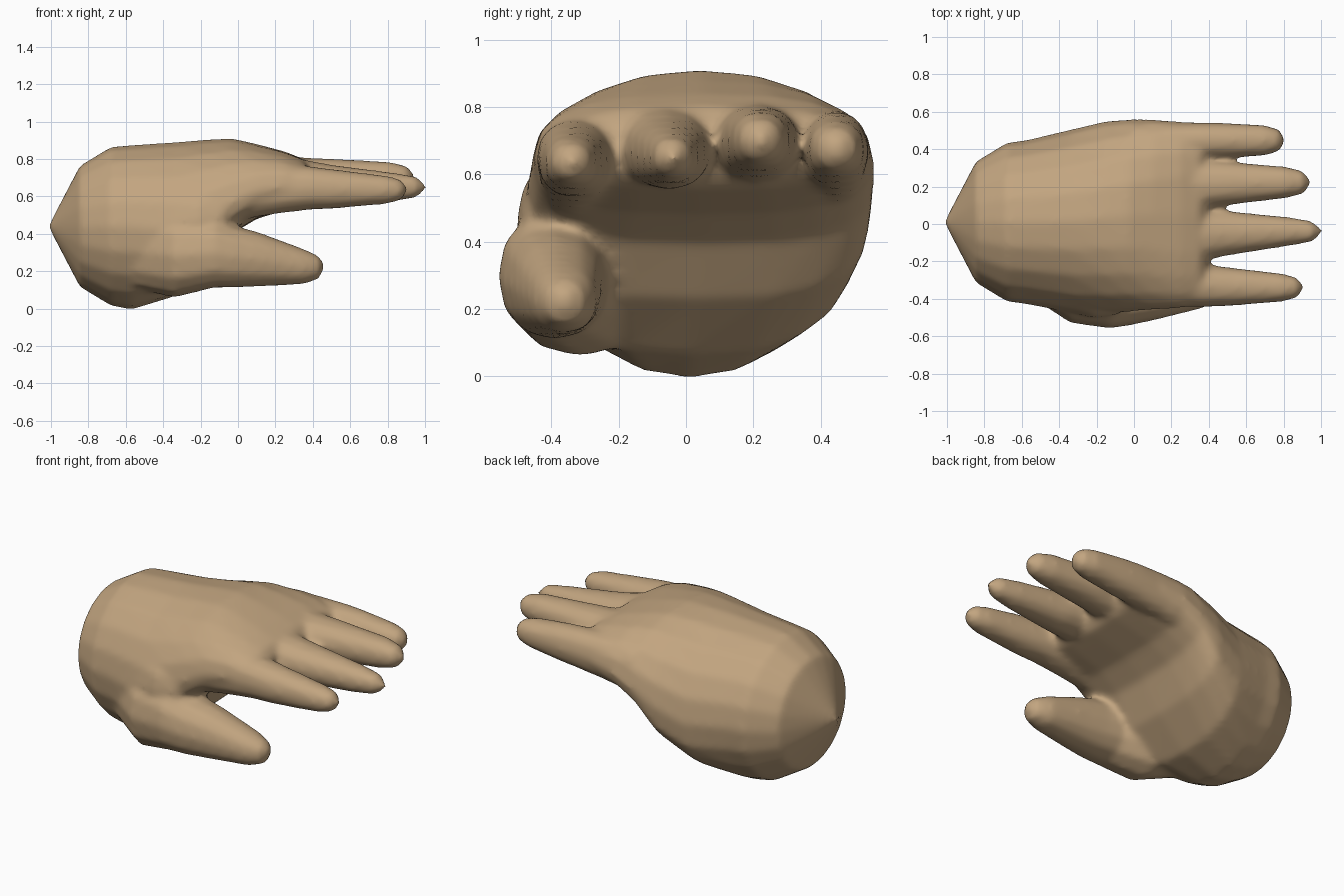
import bpy, bmesh, math

if "Cube" in bpy.data.objects:
    bpy.data.objects.remove(bpy.data.objects["Cube"])

skin = bpy.data.materials.new("tan_skin")
skin.diffuse_color = (0.54, 0.375, 0.215, 1)
skin.use_nodes = True
skin.node_tree.nodes["Principled BSDF"].inputs["Base Color"].default_value = skin.diffuse_color
parts = []


def loft(name, rings, sides, start=None, end=None):
    """Skin rings (x, cy, half_width, z_mid, z_top, z_bottom, top_power, bottom_power) along x."""
    bm = bmesh.new()
    loops = []
    for x, cy, hw, zm, zt, zb, pt, pb in rings:
        loop = []
        for i in range(sides):
            a = 2 * math.pi * i / sides
            c, s = math.cos(a), math.sin(a)
            p, h = (pt, zt - zm) if s > 0 else (pb, zm - zb)
            y = cy + hw * math.copysign(abs(c) ** (2 / p), c)
            z = zm + h * math.copysign(abs(s) ** (2 / p), s)
            loop.append(bm.verts.new((x, y, z)))
        loops.append(loop)
    for a, b in zip(loops, loops[1:]):
        for i in range(sides):
            j = (i + 1) % sides
            bm.faces.new((a[i], a[j], b[j], b[i]))
    for loop, tip in ((loops[0], start), (loops[-1], end)):
        if tip:
            v = bm.verts.new(tip)
            for i in range(sides):
                bm.faces.new((loop[i], loop[(i + 1) % sides], v))
        else:
            bm.faces.new(loop)
    bmesh.ops.recalc_face_normals(bm, faces=bm.faces)
    me = bpy.data.meshes.new(name)
    bm.to_mesh(me)
    bm.free()
    me.materials.append(skin)
    ob = bpy.data.objects.new(name, me)
    bpy.context.collection.objects.link(ob)
    parts.append(ob)
    return ob


def digit(name, rings, tip):
    """Finger from (x, cy, cz, ry, rz) rings."""
    full = [(x, cy, ry, cz, cz + rz, cz - rz, 2.2, 2.2) for x, cy, cz, ry, rz in rings]
    return loft(name, full, 12, end=tip)


# palm: rounded heel, hollow underside rising to the knuckles
palm = loft("palm", [
    (-0.845, 0.01, 0.325, 0.44, 0.765, 0.115, 2.0, 2.0),
    (-0.68, 0.01, 0.425, 0.44, 0.865, 0.015, 2.0, 2.0),
    (-0.57, 0.01, 0.44, 0.44, 0.875, -0.006, 2.0, 2.0),
    (-0.34, 0.015, 0.49, 0.42, 0.89, 0.065, 2.0, 2.5),
    (-0.15, 0.035, 0.515, 0.50, 0.905, 0.23, 2.05, 3.0),
    (-0.03, 0.045, 0.515, 0.57, 0.91, 0.40, 2.1, 2.8),
    (0.10, 0.05, 0.51, 0.63, 0.88, 0.48, 2.3, 2.6),
    (0.25, 0.05, 0.50, 0.655, 0.84, 0.525, 2.6, 2.6),
    (0.35, 0.05, 0.48, 0.67, 0.80, 0.555, 2.6, 2.5),
    (0.39, 0.05, 0.43, 0.67, 0.75, 0.60, 2.5, 2.5),
], 20, start=(-1.015, 0.01, 0.44), end=(0.40, 0.05, 0.67))

# four fingers: base centre, end centre, base width, start of tip, tip x, end radius
fingers = {
    "index_finger": ((-0.33, 0.645), (-0.34, 0.635), 0.115, 0.79, 0.915, 0.077),
    "middle_finger": ((-0.06, 0.675), (-0.04, 0.65), 0.135, 0.83, 1.018, 0.078),
    "ring_finger": ((0.212, 0.69), (0.222, 0.70), 0.128, 0.81, 0.955, 0.086),
    "little_finger": ((0.446, 0.67), (0.447, 0.675), 0.098, 0.70, 0.815, 0.083),
}
for name, ((y0, z0), (y1, z1), w, xt, xe, r) in fingers.items():
    ym, zm = (y0 + y1) / 2, (z0 + z1) / 2
    outer = name in ("index_finger", "little_finger")
    drop = 0.035 if outer else 0.0
    digit(name, [
        (0.0, y0, z0 - drop, w, 0.14 if outer else 0.10),
        (0.20, y0, z0 - drop * 0.3, w, 0.13),
        (0.38, y0, z0, w, 0.118),
        (0.50, ym, zm, w * 0.75 + r * 0.25, 0.108),
        (xt, y1, z1, r, r),
        (xt + (xe - xt) * 0.65, y1, z1, r * 0.72, r * 0.74),
    ], (xe, y1, z1))

# thumb with its fleshy base
digit("thumb", [
    (-0.72, -0.15, 0.32, 0.13, 0.18),
    (-0.34, -0.315, 0.285, 0.215, 0.228),
    (-0.13, -0.39, 0.30, 0.17, 0.19),
    (-0.03, -0.39, 0.28, 0.155, 0.17),
    (0.12, -0.38, 0.262, 0.133, 0.145),
    (0.35, -0.36, 0.225, 0.096, 0.096),
    (0.43, -0.36, 0.22, 0.064, 0.064),
], (0.47, -0.36, 0.23))

# web of flesh between thumb and index finger
digit("thumb_web", [
    (-0.50, -0.22, 0.46, 0.21, 0.18),
    (-0.22, -0.32, 0.47, 0.185, 0.19),
    (-0.08, -0.34, 0.49, 0.145, 0.13),
], (0.02, -0.36, 0.52))

# fuse the parts into one softly blended hand
bpy.ops.object.select_all(action='DESELECT')
for ob in parts:
    ob.select_set(True)
bpy.context.view_layer.objects.active = palm
bpy.ops.object.join()
palm.name = "hand"
fuse = palm.modifiers.new("fuse", 'REMESH')
fuse.mode = 'VOXEL'
fuse.voxel_size = 0.018
fuse.use_smooth_shade = True
soften = palm.modifiers.new("soften", 'SMOOTH')
soften.factor = 0.5
soften.iterations = 9
